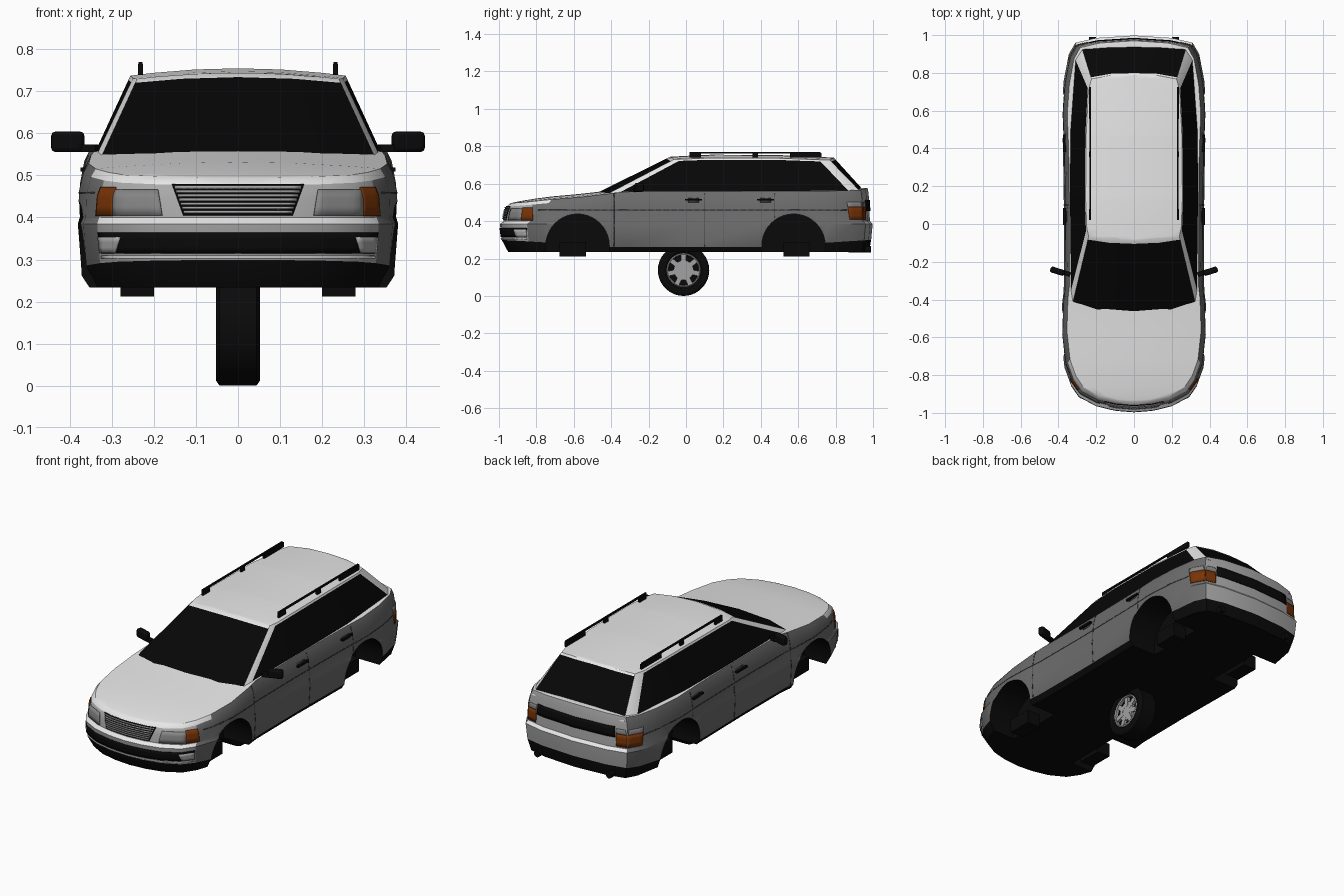
import bpy, bmesh, math
from mathutils import Matrix, Vector
from mathutils.bvhtree import BVHTree

cube = bpy.data.objects.get("Cube")
if cube:
    bpy.data.objects.remove(cube, do_unlink=True)


def material(name, r, g, b):
    m = bpy.data.materials.new(name)
    m.use_nodes = True
    m.diffuse_color = (r, g, b, 1)
    m.node_tree.nodes["Principled BSDF"].inputs["Base Color"].default_value = (r, g, b, 1)
    return m


LIGHT = material("light_silver_paint", .85, .85, .85)
MID = material("bumper_silver", .4, .4, .4)
DARK = material("side_grey_paint", .15, .15, .15)
BLACK = material("black_trim", .003, .003, .003)
GLASS = material("dark_glass", .002, .002, .002)
AMBER = material("amber_lens", .19, .034, .002)
CLEAR = material("clear_lens", .24, .24, .24)
SEAM = material("seam_grey", .05, .05, .05)
ALLOY = material("alloy", .36, .36, .36)
parts = []


def finish(name, bm, *mats):
    bmesh.ops.recalc_face_normals(bm, faces=bm.faces)
    me = bpy.data.meshes.new(name)
    bm.to_mesh(me)
    bm.free()
    for m in mats:
        me.materials.append(m)
    ob = bpy.data.objects.new(name, me)
    bpy.context.collection.objects.link(ob)
    parts.append(ob)
    return ob


def box(name, center, size, mat, rot=None):
    bm = bmesh.new()
    m = Matrix.Translation(center) @ (rot or Matrix()) @ Matrix.Diagonal((*size, 1))
    bmesh.ops.create_cube(bm, size=1, matrix=m)
    return finish(name, bm, mat)


def cylinder(name, center, radius, length, axis, mat, sides=32):
    bm = bmesh.new()
    rot = Vector((0, 0, 1)).rotation_difference(Vector(axis)).to_matrix().to_4x4()
    bmesh.ops.create_cone(bm, cap_ends=True, segments=sides, radius1=radius, radius2=radius,
                          depth=length, matrix=Matrix.Translation(center) @ rot)
    return finish(name, bm, mat)


def lathe(name, profile, center, mat):
    """Spin (x, radius) points around the x axis."""
    bm = bmesh.new()
    vs = [bm.verts.new((x, 0, r)) for x, r in profile]
    es = [bm.edges.new(p) for p in zip(vs, vs[1:])]
    bmesh.ops.spin(bm, geom=vs + es, cent=(0, 0, 0), axis=(1, 0, 0), angle=math.tau, steps=36)
    bmesh.ops.remove_doubles(bm, verts=bm.verts, dist=1e-4)
    bmesh.ops.translate(bm, verts=bm.verts, vec=center)
    return finish(name, bm, mat)


def interp(table, y):
    for (a, za), (b, zb) in zip(table, table[1:]):
        if y <= b:
            return za + (zb - za) * max(0, (y - a) / (b - a))
    return table[-1][1]


def shell(name, rings, top, rule, *mats):
    """Loft mirrored half rings upward and close both ends with crowned caps."""
    bm = bmesh.new()

    def quad(pts, k, i):
        bm.faces.new([bm.verts.new(p) for p in pts]).material_index = rule(k, i)

    fr = [-1, -.8, -.4, 0, .4, .8, 1]
    for i in range(len(rings[0]) - 1):
        for k in range(len(rings) - 1):
            for s in (1, -1):
                ps = rings[k][i], rings[k][i + 1], rings[k + 1][i + 1], rings[k + 1][i]
                quad([(s * x, y, z) for x, y, z in ps], k, i)
        for ring, k in ((rings[0], -1), (rings[-1], len(rings))):
            a, b = ring[i], ring[i + 1]
            for f, g in zip(fr, fr[1:]):
                ps = [(f, a), (g, a), (g, b), (f, b)]
                quad([(p[0] * q, p[1], p[2] if k < 0 else top(p[0] * q, p[1])) for q, p in ps], k, i)
    bmesh.ops.remove_doubles(bm, verts=bm.verts, dist=1e-4)
    bmesh.ops.dissolve_degenerate(bm, edges=bm.edges, dist=1e-5)
    return finish(name, bm, *mats)


# Lower body: plan outline from nose to tail, stacked in levels
plan = [(0, -.995), (.1, -.987), (.2, -.963), (.29, -.915), (.335, -.85), (.368, -.76), (.386, -.6),
        (.38, -.42), (.372, -.35), (.37, 0), (.376, .4), (.384, .6), (.372, .76), (.345, .9),
        (.31, .96), (.2, .985), (0, .998)]
HOOD = [(-1, .462), (-.9, .487), (-.75, .511), (-.45, .538), (-.35, .555), (.95, .56)]
SILL = [(-1, .3), (-.78, .288), (-.45, .262), (.45, .262), (.8, .288), (1, .3)]


def hood(x, y):
    return interp(HOOD, y) + .018 * (1 - min(1, abs(x) / .36) ** 2)


def level(zfun, sx, front, rear):
    pts = [(x * sx, y * (front if y < 0 else rear)) for x, y in plan]
    return [(x, y, zfun(x, y)) for x, y in pts]


def blend(t):
    return lambda x, y: .4 + t * (hood(x, y) - .4)


def body_paint(k, i):
    """Black sill and floor, light bonnet, bumper silver at both ends, grey sides."""
    if k < 1:
        return 3
    if k > 6 or (k == 5 and i < 5) or (k == 2 and (i < 4 or i > 13)):
        return 0
    return 1 if i < 4 or i > 13 else 2


body = shell("lower_body", [
    level(lambda x, y: .234, .93, .955, .98),
    level(lambda x, y: interp(SILL, y), .98, .99, .992),
    level(lambda x, y: .385, 1, 1, 1),
    level(lambda x, y: .4, .985, .98, .985),
    level(blend(.5), .98, .975, .982),
    level(blend(.85), .952, .965, .978),
    level(hood, .92, .945, .972)], hood, body_paint, LIGHT, MID, DARK, BLACK)

# Cabin: belt outline paired with roof outline
belt = [(0, -.487), (.2, -.467), (.325, -.42), (.338, -.37), (.345, .12), (.345, .145), (.344, .46),
        (.344, .48), (.317, .885), (.28, .945), (.15, .96), (0, .967)]
rim = [(0, -.085), (.13, -.08), (.24, -.065), (.25, -.02), (.256, .13), (.256, .15), (.253, .46),
       (.253, .475), (.241, .71), (.225, .768), (.12, .787), (0, .79)]
ROOF = [(-.1, .725), (.1, .737), (.5, .736), (.8, .721)]


def roof(x, y):
    return interp(ROOF, y) + .018 * (1 - min(1, abs(x) / .26) ** 2)


def cabin_level(t):
    out = []
    for (a, b), (c, d) in zip(belt, rim):
        out.append((a + t * (c - a), b + t * (d - b), .545 + t * (roof(c, d) - .545)))
    return out


cabin = shell("cabin", [cabin_level(t) for t in (0, .025, .95, 1)], roof,
              lambda k, i: int(k == 1 and i not in (2, 8)), LIGHT, GLASS)

# Plates that follow the body surface
trees = []
for ob in (body, cabin):
    trees.append(BVHTree.FromPolygons([v.co for v in ob.data.vertices],
                                      [p.vertices for p in ob.data.polygons]))


def plate(name, face, low, high, z0, z1, mat, n=8, m=3, lift=.003):
    """low/high: horizontal extents at the bottom and top edge; face: front, rear or side sign."""
    bm = bmesh.new()
    grid = {}
    for i in range(n + 1):
        for j in range(m + 1):
            u, v = i / n, j / m
            lo, hi = low[0] + u * (low[1] - low[0]), high[0] + u * (high[1] - high[0])
            a, z = lo + v * (hi - lo), z0 + v * (z1 - z0)
            if face in ("front", "rear"):
                s = -1 if face == "front" else 1
                org, ray = Vector((a, 2 * s, z)), Vector((0, -s, 0))
            else:
                org, ray = Vector((2 * face, a, z)), Vector((-face, 0, 0))
            hits = [h for h in (t.ray_cast(org, ray) for t in trees) if h[0]]
            if hits:
                h = min(hits, key=lambda q: q[3])
                grid[i, j] = bm.verts.new(h[0] - ray * lift)
    for i in range(n):
        for j in range(m):
            ks = [(i, j), (i + 1, j), (i + 1, j + 1), (i, j + 1)]
            if all(k in grid for k in ks):
                bm.faces.new([grid[k] for k in ks])
    ob = finish(name, bm, mat)
    mod = ob.modifiers.new("thickness", "SOLIDIFY")
    mod.thickness, mod.offset = lift, 0


# Nose: intake, bumper lip and grille with slats; tail: dark panel
plate("front_intake", "front", (-.325, .325), (-.333, .333), .315, .364, BLACK, 30)
plate("bumper_lip", "front", (-.325, .325), (-.325, .325), .302, .309, LIGHT, 30, 1)
plate("grille", "front", (-.13, .13), (-.157, .157), .405, .479, BLACK, 16)
for k in range(7):
    z, w = .413 + k * .0098, .129 + k * .0035
    plate("grille_slat", "front", (-w, w), (-w, w), z - .003, z + .003, ALLOY, 16, 1, .006)
plate("tail_panel", "rear", (-.24, .24), (-.235, .235), .455, .513, BLACK, 20)
for s in (1, -1):
    plate("headlight", "front", (s * .18, s * .303), (s * .19, s * .3), .405, .466, CLEAR)
    plate("fog_light", "front", (s * .292, s * .328), (s * .28, s * .332), .316, .354, MID, 4, 3, .006)
    plate("turn_signal", s, (-.882, -.818), (-.874, -.822), .404, .472, AMBER)
    plate("tail_light", s, (.875, .946), (.865, .944), .408, .475, AMBER)
    plate("tail_light_top", s, (.865, .942), (.86, .935), .475, .502, CLEAR)
    plate("tail_light_rear", "rear", (s * .245, s * .303), (s * .245, s * .302), .408, .475, AMBER)
    plate("tail_light_rear_top", "rear", (s * .245, s * .3), (s * .245, s * .292), .475, .502, CLEAR)
    # Door seams, side strip and handles
    for y, z in ((-.385, .265), (.1, .265), (.475, .42)):
        plate("door_seam", s, (y - .002, y + .002), (y - .002, y + .002), z, .548, SEAM, 1, 10, .001)
    plate("side_strip", s, (-.79, .86), (-.79, .86), .457, .461, SEAM, 40, 1, .001)
    for y in (.04, .425):
        plate("handle_recess", s, (y - .03, y + .03), (y - .03, y + .03), .5, .524, SEAM, 2, 2, .001)
        box("door_handle", (s * .368, y, .514), (.014, .09, .01), BLACK)
    # Mirrors
    turn = Matrix.Rotation(s * .3, 4, "Z")
    mirror = box("mirror", (s * .405, -.25, .58), (.078, .032, .048), BLACK, turn)
    bevel = mirror.modifiers.new("rounding", "BEVEL")
    bevel.width, bevel.segments = .009, 2
    box("mirror_arm", (s * .356, -.262, .565), (.04, .025, .018), BLACK, turn)
    # Roof rails on three feet
    box("roof_rail", (s * .232, .37, .766), (.009, .7, .009), BLACK)
    for y, length in ((.05, .06), (.37, .03), (.64, .17)):
        box("rail_foot", (s * .232, y, .752), (.011, length, .026), BLACK)
    # Exhaust tip and suspension blocks
    cylinder("exhaust_tip", (s * .22, .93, .25), .018, .12, (0, 1, 0), BLACK, 16)
    for y in (-.605, .59):
        box("suspension_block", (s * .24, y, .25), (.08, .14, .076), BLACK)

# Wheel wells cut out of the lower body
for s in (1, -1):
    for y in (-.58, .575):
        cutter = cylinder("well_cutter", (s * .34, y, .268), .17, .28, (1, 0, 0), BLACK, 40)
        cutter.hide_render = True
        mod = body.modifiers.new("wheel_well", "BOOLEAN")
        mod.operation, mod.solver, mod.object = "DIFFERENCE", "EXACT", cutter
        mod.material_mode = "TRANSFER"
        bpy.context.view_layer.objects.active = body
        bpy.ops.object.modifier_apply(modifier=mod.name)
        parts.remove(cutter)
        bpy.data.objects.remove(cutter, do_unlink=True)

# Single wheel below the middle of the body, its rim facing the left side
hub = Vector((0, -.013, .1375))
lathe("tyre", [(.03, .08), (.044, .088), (.052, .1), (.052, .126), (.044, .1375), (-.044, .1375),
               (-.052, .126), (-.052, .1), (-.044, .088), (-.03, .08)], hub, BLACK)
lathe("rim_ring", [(.03, .081), (.047, .081), (.05, .086), (.046, .091)], hub, ALLOY)
cylinder("wheel_disc", hub, .083, .056, (1, 0, 0), BLACK)
cylinder("wheel_hub", hub + Vector((.034, 0, 0)), .053, .016, (1, 0, 0), ALLOY)
for k in range(7):
    rot = Matrix.Rotation(k * math.tau / 7, 4, "X")
    box("wheel_spoke", hub + rot @ Vector((.035, 0, .055)), (.016, .026, .056), ALLOY, rot)

bpy.ops.object.select_all(action="DESELECT")
for ob in parts:
    ob.select_set(True)
bpy.context.view_layer.objects.active = body
bpy.ops.object.shade_smooth_by_angle(angle=math.radians(30))
